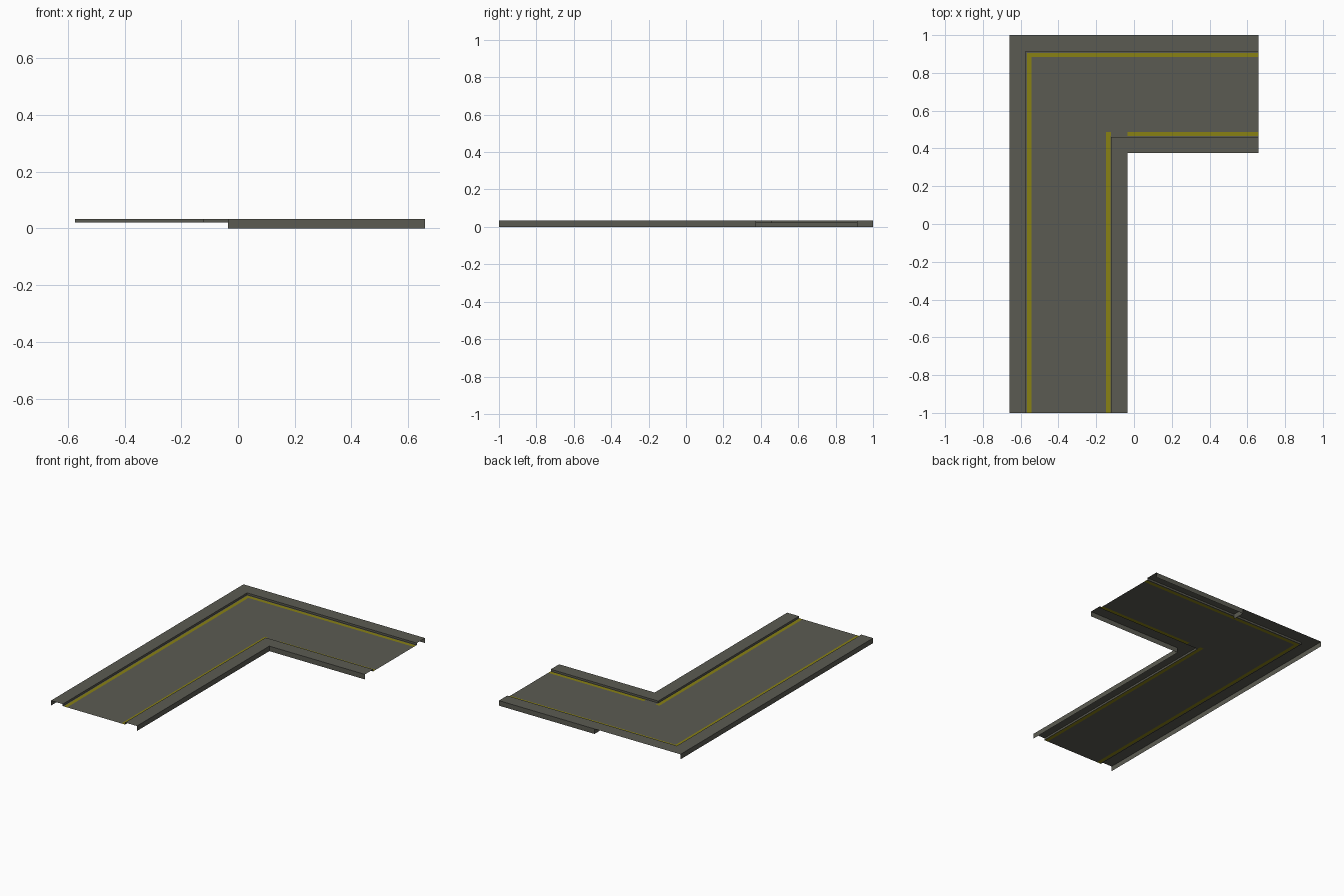
import bpy

if "Cube" in bpy.data.objects:
    bpy.data.objects.remove(bpy.data.objects["Cube"])

HALF, TOP, ROAD = 0.66, 0.033, 0.02   # half width in x, sidewalk height, road height


def material(name, rgb):
    m = bpy.data.materials.new(name)
    m.diffuse_color = (*rgb, 1)
    m.use_nodes = True
    m.node_tree.nodes["Principled BSDF"].inputs["Base Color"].default_value = m.diffuse_color
    return m


grey = material("asphalt_grey", (0.105, 0.105, 0.085))
yellow = material("line_yellow", (0.25, 0.22, 0.007))


def sheet(name, verts, faces, mats, slots=None):
    me = bpy.data.meshes.new(name)
    me.from_pydata(verts, [], faces)
    for m in mats:
        me.materials.append(m)
    if slots:
        for p, s in zip(me.polygons, slots):
            p.material_index = s
    ob = bpy.data.objects.new(name, me)
    bpy.context.collection.objects.link(ob)
    return ob


def sweep(name, profile, mats, breaks=(), slot=lambda seg: 0, skip=()):
    """Sweep (offset from outer edge, height) points round the L bend."""
    rows = []
    for d, z in profile:
        x, y = -HALF + d, 1 - d
        rows.append([(x, -1, z), (x, y, z)] + [(b, y, z) for b in breaks] + [(HALF, y, z)])
    n = len(rows[0])
    verts = [v for r in rows for v in r]
    faces, slots = [], []
    for i in range(len(rows) - 1):
        for s in range(n - 1):
            if (i, s) in skip:
                continue
            a = i * n + s
            faces.append((a, a + n, a + n + 1, a + 1))
            slots.append(slot(s))
    return sheet(name, verts, faces, mats, slots)


# road surface, split around the painted lines
sweep("road_edge_outer", [(0.086, ROAD), (0.094, ROAD)], [grey])
sweep("line_outer", [(0.094, ROAD), (0.117, ROAD)], [yellow])
sweep("road", [(0.117, ROAD), (0.512, ROAD)], [grey])
# inner line is interrupted just past the bend
sweep("line_inner", [(0.512, ROAD), (0.535, ROAD)], [yellow, grey],
      breaks=(-0.122, -0.035), slot=lambda s: 1 if s == 2 else 0)
sweep("road_edge_inner", [(0.535, ROAD), (0.539, ROAD)], [grey])

# sidewalks: skirt, top and curb; the outer skirt is open behind the bend
sweep("sidewalk_outer", [(0, 0), (0, TOP), (0.086, TOP), (0.086, ROAD)], [grey],
      breaks=(-0.035,), skip=((0, 1),))
sweep("sidewalk_inner", [(0.539, ROAD), (0.539, TOP), (0.625, TOP), (0.625, 0)], [grey])

# end cap where the back skirt stops
sheet("skirt_end_cap", [(-0.035, 0.914, 0), (-0.035, 1, 0), (-0.035, 1, TOP), (-0.035, 0.914, TOP)],
      [(0, 3, 2, 1)], [grey])
